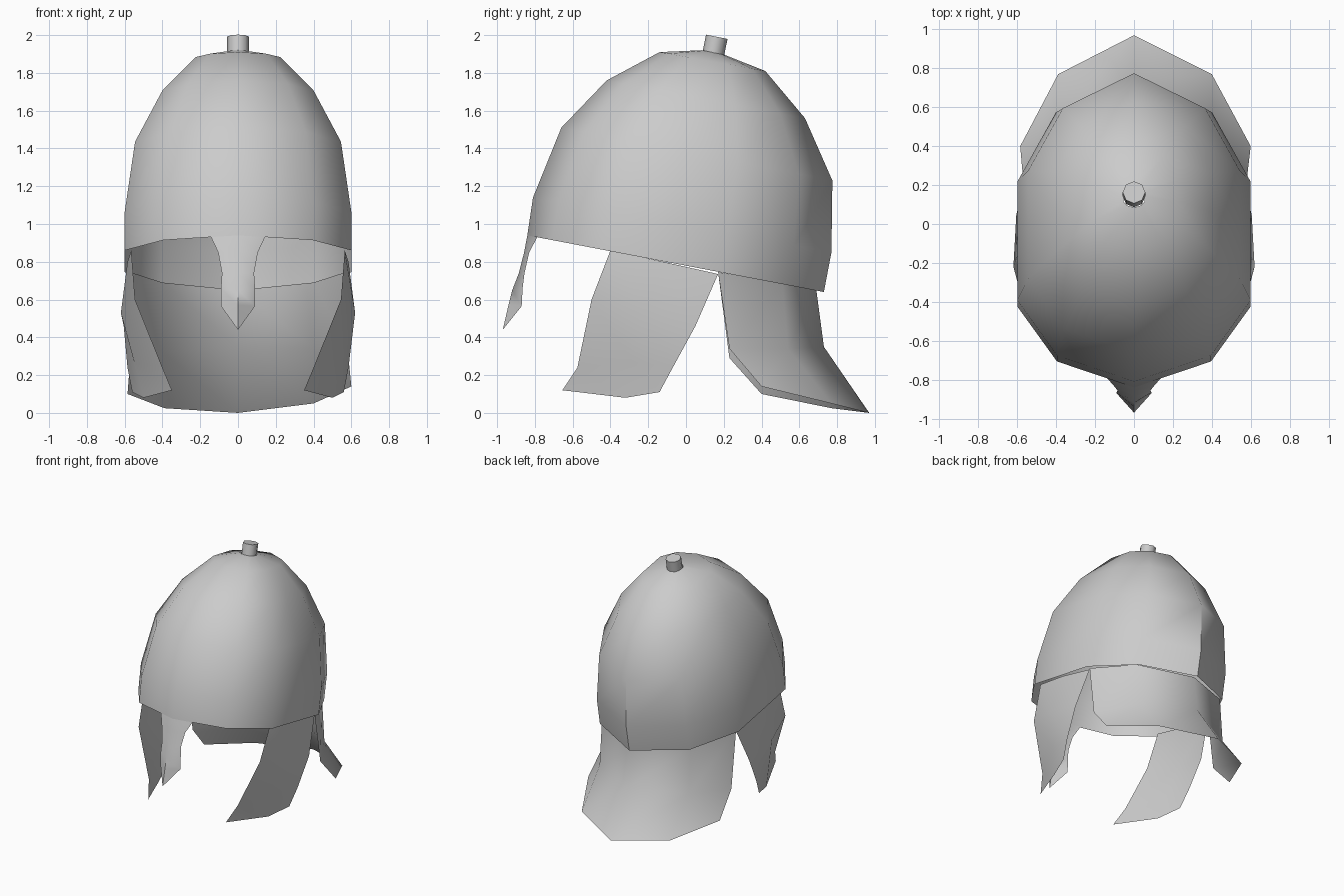
import bpy, math
from mathutils import Matrix, Vector

if "Cube" in bpy.data.objects:
    bpy.data.objects.remove(bpy.data.objects["Cube"])


def make(name, verts, faces, angle=50):
    me = bpy.data.meshes.new(name)
    me.from_pydata(verts, [], faces)
    me.update()
    ob = bpy.data.objects.new(name, me)
    bpy.context.collection.objects.link(ob)
    bpy.ops.object.select_all(action='DESELECT')
    ob.select_set(True)
    bpy.context.view_layer.objects.active = ob
    bpy.ops.object.shade_smooth_by_angle(angle=math.radians(angle))
    return ob


def sheet(name, rows, closed=False):
    """Skin equal-length rows of points with quads."""
    n = len(rows[0])
    faces = []
    for r in range(len(rows) - 1):
        for c in range(n if closed else n - 1):
            d = (c + 1) % n
            faces.append((r * n + c, r * n + d, (r + 1) * n + d, (r + 1) * n + c))
    return make(name, [p for row in rows for p in row], faces)


# Dome: one plan outline lofted through tilted rings
half = [(0, -1), (.66, -.83), (1, -.47), (1, -.08), (1, .3), (.67, .75), (0, 1)]
plan = half + [(-u, v) for u, v in half[-2:0:-1]]
# front y, front z, back y, back z, half width
rings = [(-.84, .94, .73, .64, .6), (-.81, 1.14, .77, .85, .6),
         (-.66, 1.51, .775, 1.23, .545), (-.42, 1.76, .63, 1.56, .40),
         (-.14, 1.91, .42, 1.81, .225), (.085, 1.92, .205, 1.895, .055)]
rows = []
for yf, zf, yb, zb, w in rings:
    rows.append([(u * w, yf + (yb - yf) * (v + 1) / 2, zf + (zb - zf) * (v + 1) / 2)
                 for u, v in plan])
sheet("dome", rows, closed=True)

# Finial: short tilted peg on the crown
bpy.ops.mesh.primitive_cylinder_add(vertices=8, radius=.058, depth=.1,
                                    location=(0, .153, 1.942), rotation=(-.2, 0, 0))
peg = bpy.context.object
peg.name = "finial"
bpy.ops.object.shade_smooth_by_angle(angle=math.radians(50))

# Nasal guard: ridged strip narrowing to a point; edge x, edge y, edge z, ridge y, ridge z
rows = []
for x, ye, ze, yr, zr in [(.145, -.785, .935, -.84, .94), (.105, -.83, .85, -.857, .85),
                          (.085, -.855, .74, -.885, .74), (.09, -.865, .66, -.92, .65),
                          (.09, -.87, .565, -.94, .57)]:
    rows.append([(-x, ye, ze), (0, yr, zr), (x, ye, ze)])
verts = [p for r in rows for p in r] + [(0, -.97, .44)]
faces = [(3 * r + c, 3 * r + c + 1, 3 * r + c + 4, 3 * r + c + 3)
         for r in range(4) for c in range(2)] + [(12, 13, 15), (13, 14, 15)]
make("nasal_guard", verts, faces)

# Cheek guards: curved plate mirrored to the other side
cheek = [[(.565, -.40, .86), (.585, -.12, .80), (.57, .17, .735)],
         [(.545, -.50, .60), (.62, -.22, .53), (.605, .05, .46)],
         [(.40, -.575, .24), (.55, -.28, .27), (.585, -.07, .24)],
         [(.35, -.655, .12), (.50, -.32, .08), (.56, -.14, .11)]]
for side, s in (("right", 1), ("left", -1)):
    sheet("cheek_guard_" + side, [[(s * x, y, z) for x, y, z in row[::s]] for row in cheek])

# Neck guard: flared plate, slightly lower on the left
sheet("neck_guard", [
    [(-.57, .17, .745), (-.40, .51, .69), (0, .69, .65), (.40, .51, .69), (.57, .17, .745)],
    [(-.57, .23, .29), (-.40, .54, .32), (0, .73, .35), (.40, .54, .34), (.58, .23, .34)],
    [(-.585, .40, .10), (-.39, .77, .025), (0, .97, 0), (.40, .77, .05), (.60, .40, .14)]])
